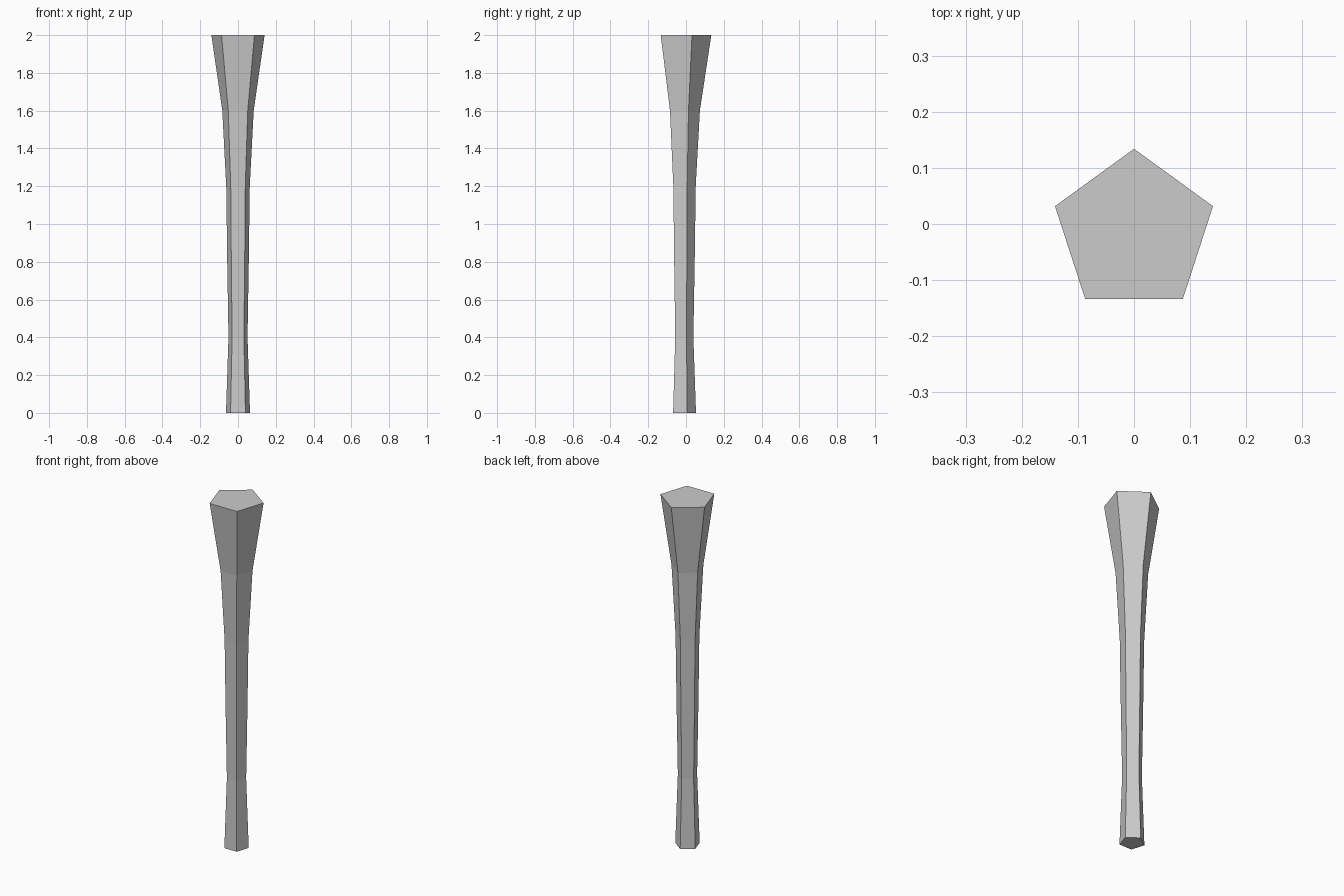
import bpy, bmesh, math

if "Cube" in bpy.data.objects:
    bpy.data.objects.remove(bpy.data.objects["Cube"])

# Flared five-sided post: (height, radius) profile
PROFILE = [(0, 0.067), (0.4, 0.053), (0.8, 0.060), (1.2, 0.0655), (1.6, 0.0875), (2.0, 0.148)]
SIDES = 5
CENTRE_Y = -0.014

bm = bmesh.new()

# Pentagon rings, one corner pointing to the back
rings = []
for z, r in PROFILE:
    angles = [math.pi / 2 + i * math.tau / SIDES for i in range(SIDES)]
    rings.append([bm.verts.new((r * math.cos(a), CENTRE_Y + r * math.sin(a), z)) for a in angles])

# Side walls
for low, high in zip(rings, rings[1:]):
    for i in range(SIDES):
        j = (i + 1) % SIDES
        bm.faces.new((low[i], low[j], high[j], high[i]))

# End caps
bm.faces.new(rings[0][::-1])
bm.faces.new(rings[-1])

mesh = bpy.data.meshes.new("flared_post")
bm.to_mesh(mesh)
bm.free()
bpy.context.collection.objects.link(bpy.data.objects.new("flared_post", mesh))
